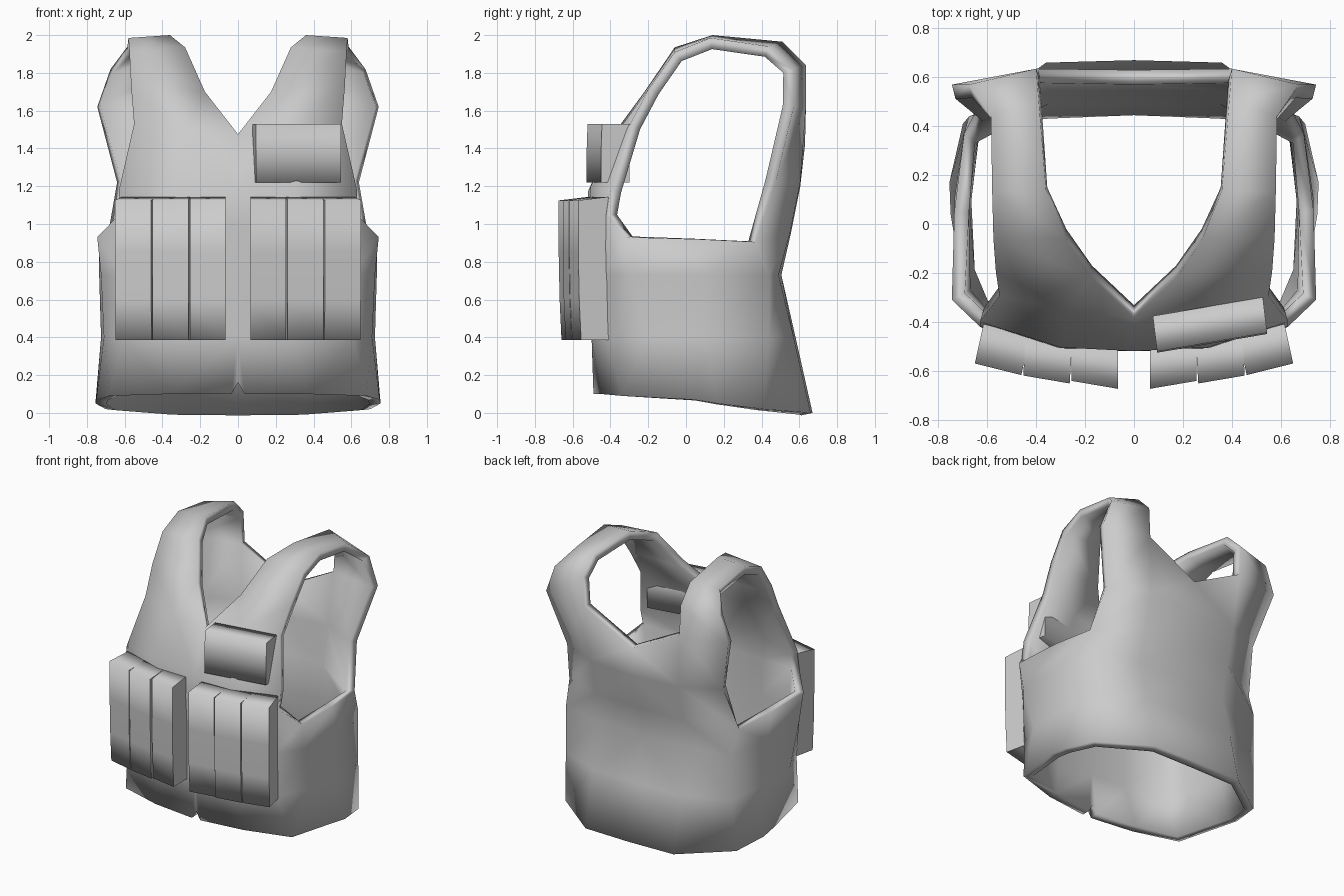
import bpy
import bmesh

if "Cube" in bpy.data.objects:
    bpy.data.objects.remove(bpy.data.objects["Cube"])

# Single cloth colour
cloth = bpy.data.materials.new("grey_cloth")
cloth.use_nodes = True
grey = (0.6, 0.6, 0.6, 1)
cloth.diffuse_color = grey
cloth.node_tree.nodes["Principled BSDF"].inputs["Base Color"].default_value = grey


def make_object(name, bm):
    mesh = bpy.data.meshes.new(name)
    for face in bm.faces:
        face.smooth = True
    bm.to_mesh(mesh)
    bm.free()
    mesh.materials.append(cloth)
    obj = bpy.data.objects.new(name, mesh)
    bpy.context.scene.collection.objects.link(obj)
    return obj


def add_row(bm, points):
    return [bm.verts.new(p) for p in points]


def bridge(bm, low, high):
    for i in range(len(low) - 1):
        bm.faces.new((low[i], low[i + 1], high[i + 1], high[i]))


# Vest shell: one half, from front centre round the side to back centre
bm = bmesh.new()
hem = add_row(bm, [(0, -.49, .16), (.36, -.45, .1), (.68, -.34, .09), (.75, .04, .07),
                   (.755, .17, .05), (.7, .41, .02), (.36, .66, 0), (0, .67, 0)])
belly = add_row(bm, [(0, -.5, .4), (.3, -.5, .4), (.61, -.42, .4), (.71, -.2, .4),
                     (.725, .1, .4), (.675, .44, .4), (.36, .57, .4), (0, .58, .4)])
waist = add_row(bm, [(0, -.5, .73), (.3, -.51, .73), (.61, -.43, .73), (.725, -.29, .73),
                     (.735, .1, .73), (.675, .44, .73), (.36, .49, .73), (0, .505, .73)])
underarm = add_row(bm, [(0, -.52, 1), (.3, -.515, 1), (.63, -.42, 1.05), (.745, -.31, .93),
                        (.735, .05, .92), (.695, .37, .905), (.36, .55, .95), (0, .555, .95)])

# Small notch at the front of the hem
notch = bm.verts.new((.035, -.49, .1))
bm.faces.new((hem[0], notch, hem[1], belly[1], belly[0]))
bridge(bm, hem[1:], belly[1:])
bridge(bm, belly, waist)
bridge(bm, waist, underarm)

# Chest up to the V neck
chest = add_row(bm, [(0, -.52, 1.17), (.3, -.505, 1.2), (.63, -.4, 1.18)])
neck = add_row(bm, [(0, -.385, 1.475), (.27, -.355, 1.5), (.55, -.295, 1.53)])
bridge(bm, underarm[:3], chest)
bridge(bm, chest, neck)

# Upper back, flaring at the shoulder blade
back = add_row(bm, [(.64, .475, 1.22), (.36, .605, 1.22), (0, .605, 1.2)])
nape = add_row(bm, [(.745, .57, 1.62), (.39, .635, 1.62), (0, .63, 1.42)])
bridge(bm, underarm[5:], back)
bridge(bm, back, nape)

# Shoulder strap: inner and outer edge pairs from chest to back
strap = [add_row(bm, pair) for pair in (
    [(.175, -.22, 1.7), (.565, -.195, 1.72)],
    [(.28, -.06, 1.935), (.575, -.06, 1.91)],
    [(.36, .14, 2), (.58, .13, 1.985)],
    [(.39, .51, 1.965), (.585, .44, 1.94)],
    [(.4, .635, 1.84), (.675, .57, 1.82)])]
bm.faces.new((neck[0], neck[1], strap[0][0]))
strap = [neck[1:]] + strap + [[nape[1], nape[0]]]
for low, high in zip(strap, strap[1:]):
    bridge(bm, low, high)

vest = make_object("vest_shell", bm)
mirror = vest.modifiers.new("Mirror", 'MIRROR')
mirror.use_clip = True
solid = vest.modifiers.new("Thickness", 'SOLIDIFY')
solid.thickness = .06
solid.offset = -1


# Pouch: a side profile (depth, height) swept across its width; slope angles
# the front face round the body, lean shifts the back edge sideways
def pouch(name, x, y, width, slope, lean, profile):
    bm = bmesh.new()
    left, right = [add_row(bm, [(x + s - d * lean, y + s * slope + d, z) for d, z in profile])
                   for s in (-width / 2, width / 2)]
    bridge(bm, left + left[:1], right + right[:1])
    # Crisp edges around the two end caps
    for cap in (bm.faces.new(left), bm.faces.new(right)):
        for edge in cap.edges:
            edge.smooth = False
    bmesh.ops.recalc_face_normals(bm, faces=bm.faces)
    make_object(name, bm)


# Three magazine pouches on each side of the front
magazine = [(.17, 1.145), (0, 1.125), (0, .85), (.005, .6), (.015, .385), (.17, .385)]
layout = [(.16, -.658, .17, 0), (.358, -.636, .17, .06), (.556, -.594, .25, .22)]
for side, label in ((1, "left"), (-1, "right")):
    for i, (x, y, slope, lean) in enumerate(layout):
        pouch(f"{label}_magazine_pouch_{i + 1}", side * x, y, .19,
              side * slope, side * lean, magazine)

# Wide utility pouch on the left chest
utility = [(.15, 1.53), (.005, 1.53), (0, 1.38), (0, 1.22), (.15, 1.22)]
pouch("chest_pouch", .32, -.488, .45, .17, .12, utility)
